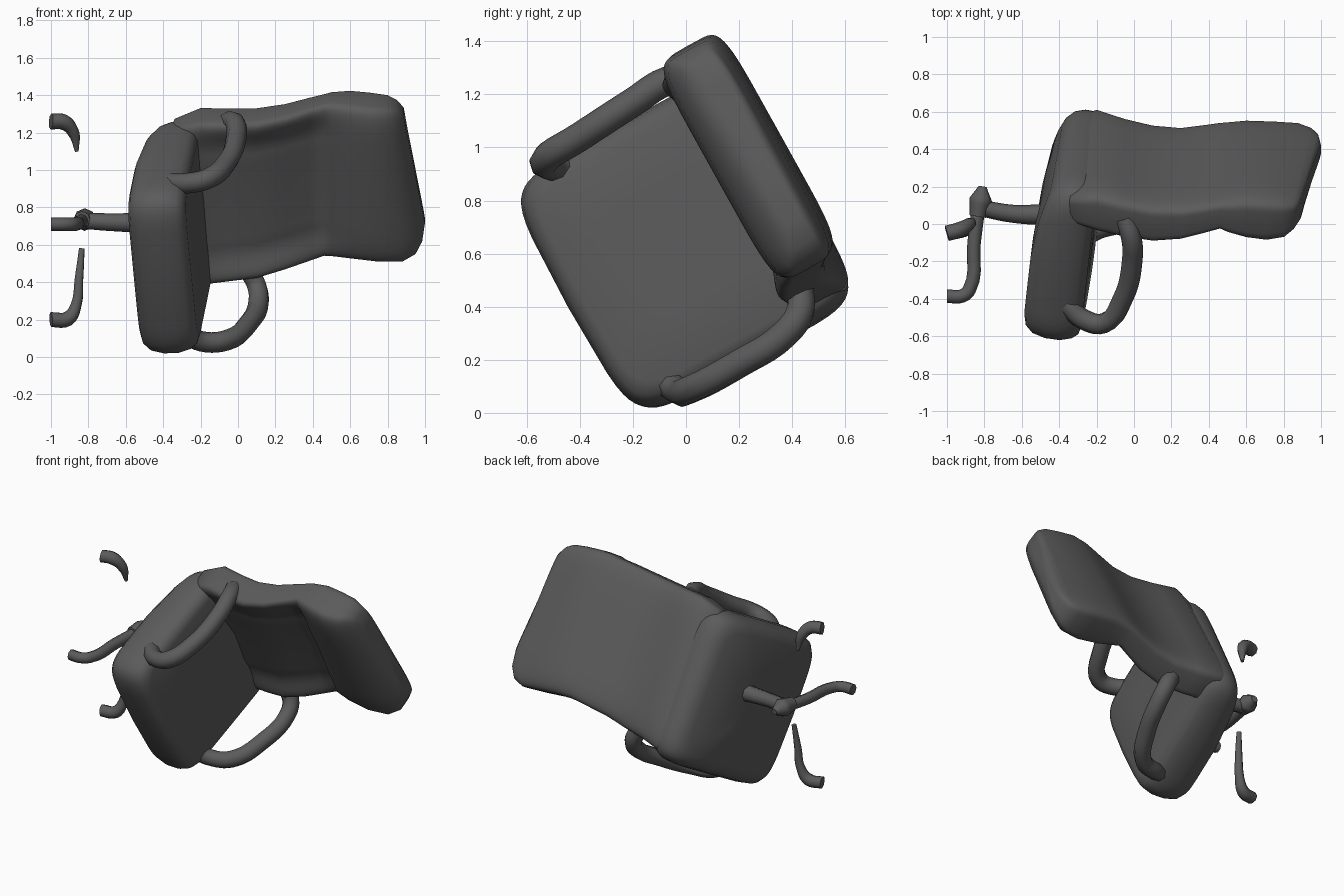
import bpy, bmesh, math
from mathutils import Vector

if "Cube" in bpy.data.objects:
    bpy.data.objects.remove(bpy.data.objects["Cube"])

grey = bpy.data.materials.new("dark_grey")
grey.diffuse_color = (.105, .105, .105, 1)
grey.use_nodes = True
grey.node_tree.nodes["Principled BSDF"].inputs["Base Color"].default_value = grey.diffuse_color

# The chair lies on its side: x runs up the chair, s across it, b toward its back
def place(x, s, b):
    return Vector((x, .486 * s + .874 * b, .71 - .874 * s + .486 * b))

def add(name, data):
    data.materials.append(grey)
    ob = bpy.data.objects.new(name, data)
    bpy.context.collection.objects.link(ob)

def loft(name, rings):
    """Skin a list of closed rings and cap both ends."""
    bm = bmesh.new()
    rows = [[bm.verts.new(p) for p in ring] for ring in rings]
    n = len(rows[0])
    for r0, r1 in zip(rows, rows[1:]):
        for i in range(n):
            j = (i + 1) % n
            bm.faces.new((r0[i], r0[j], r1[j], r1[i]))
    for row in (rows[0], rows[-1]):
        c = bm.verts.new(sum((v.co for v in row), Vector()) / n)
        for i in range(n):
            bm.faces.new((row[i], row[(i + 1) % n], c))
    bmesh.ops.recalc_face_normals(bm, faces=bm.faces)
    for f in bm.faces:
        f.smooth = True
    me = bpy.data.meshes.new(name)
    bm.to_mesh(me)
    bm.free()
    add(name, me)

def super_ring(n, power):
    for i in range(n):
        a = 2 * math.pi * i / n
        c, s = math.cos(a), math.sin(a)
        yield (math.copysign(abs(c) ** power, c), math.copysign(abs(s) ** power, s))

def tube(name, pts, radius, radii=None):
    cu = bpy.data.curves.new(name, 'CURVE')
    cu.dimensions = '3D'
    cu.bevel_depth = radius
    cu.bevel_resolution = 2
    cu.resolution_u = 5
    cu.use_fill_caps = True
    sp = cu.splines.new('BEZIER')
    sp.bezier_points.add(len(pts) - 1)
    for i, (bp, p) in enumerate(zip(sp.bezier_points, pts)):
        bp.co = p
        bp.handle_left_type = bp.handle_right_type = 'AUTO'
        bp.radius = radii[i] if radii else 1
    add(name, cu)

# Seat cushion: soft slab, tilted, underside rising to the rear; (height, scale) layers
rings = []
for h, k in [(-.16, .4), (-.155, .82), (-.14, .91), (-.1, .97), (-.03, 1), (.05, 1),
             (.11, .97), (.14, .93), (.155, .85), (.15, .4)]:
    ring = []
    under = max(0, min(1, (.15 - h) / .3))
    for c, s in super_ring(48, .27):
        S, B = .06 + .505 * k * c, -.035 + .48 * k * s
        lift = under * .4 * max(0, B + .05) ** 2
        front = .02 * (1 - c * c) * max(0, -s)      # bowed front edge
        ring.append(place(-.365 + h + .085 * S + .1 * B + lift, S - .1 * h, B - .1 * h - front))
    rings.append(ring)
loft("seat", rings)

# Backrest with lumbar bulge and padded head section: x, s min, s max, b front, b rear
profile = [(-.37, -.36, .38, .28, .36), (-.34, -.44, .46, .23, .41), (-.2, -.49, .51, .20, .455),
           (-.05, -.505, .47, .17, .42), (.1, -.52, .44, .155, .395), (.25, -.54, .40, .18, .40),
           (.38, -.56, .375, .23, .43), (.46, -.57, .36, .26, .45), (.5, -.58, .355, .24, .46),
           (.6, -.585, .355, .205, .475), (.75, -.58, .365, .185, .465), (.88, -.57, .37, .20, .45),
           (.95, -.545, .34, .24, .43), (.985, -.50, .28, .28, .42), (1, -.40, .18, .32, .40)]
rings = []
for x, s0, s1, b0, b1 in profile:
    dish = max(0, 1 - abs((x - .1) / .42) ** 4)
    slant = .05 * max(0, min(1, (x - .6) / .35))
    ring = []
    for c, s in super_ring(64, .34):
        S = (s0 + s1) / 2 + (s1 - s0) / 2 * c
        B = (b0 + b1) / 2 + (b1 - b0) / 2 * s
        if s < 0:   # dished front with soft vertical channels
            B += dish * -s * (.07 * (1 - c * c) + .014 * math.cos(c * 3 * math.pi))
        ring.append(place(x - slant * (1 - c), S, B))
    rings.append(ring)
loft("backrest", rings)

# Looped armrests from seat front to back sides
tube("upper_armrest", [(-.36, -.43, .93), (-.27, -.51, .93), (-.16, -.53, .955), (-.06, -.40, 1.04),
                       (-.01, -.2, 1.17), (-.015, -.07, 1.25), (-.05, .03, 1.26)], .055)
tube("lower_armrest", [(-.28, -.08, .13), (-.2, -.03, .085), (-.06, .02, .09), (.06, .2, .185),
                       (.11, .37, .295), (.1, .43, .38), (.06, .43, .46)], .055)

# Pedestal column, hub and the surviving base legs
tube("column", [(-.45, .05, .72), (-.65, .055, .72), (-.84, .09, .73)], .048, [1.2, 1, .9])
tube("hub", [(-.81, .20, .73), (-.82, .13, .735), (-.835, .04, .735)], .055, [.4, 1.1, .8])
tube("front_leg", [(-.825, .13, .735), (-.855, -.1, .72), (-.88, -.35, .71), (-.92, -.385, .71),
                   (-1, -.385, .71)], .036)
tube("upper_leg", [(-1, -.05, 1.26), (-.93, -.03, 1.255), (-.88, 0, 1.2), (-.862, .02, 1.1)],
     .042, [1, 1, .8, .25])
tube("lower_leg", [(-1, -.05, .2), (-.91, -.03, .205), (-.865, -.01, .28), (-.85, .0, .42),
                   (-.835, .02, .58)], .04, [1, 1, .75, .6, .4])
